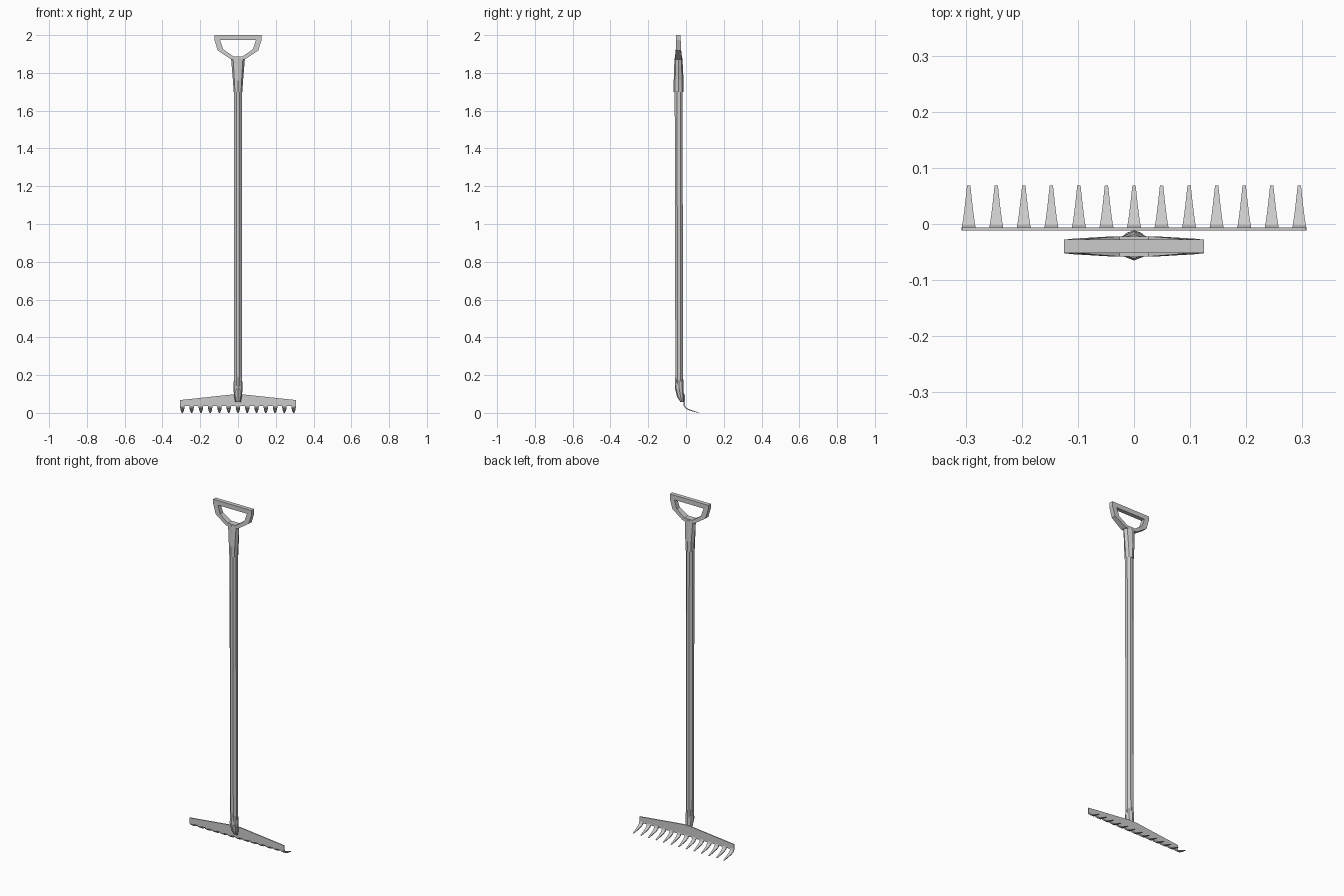
import bpy, bmesh, math

if "Cube" in bpy.data.objects:
    bpy.data.objects.remove(bpy.data.objects["Cube"])


def finish(name, bm):
    bmesh.ops.recalc_face_normals(bm, faces=bm.faces)
    me = bpy.data.meshes.new(name)
    bm.to_mesh(me)
    bm.free()
    ob = bpy.data.objects.new(name, me)
    bpy.context.collection.objects.link(ob)
    return ob


def loft(name, rings, bm=None):
    """Skin a list of equal-length point rings and cap both ends."""
    own = bm is None
    bm = bm or bmesh.new()
    loops = [[bm.verts.new(p) for p in r] for r in rings]
    n = len(loops[0])
    for a, b in zip(loops, loops[1:]):
        for i in range(n):
            j = (i + 1) % n
            bm.faces.new((a[i], a[j], b[j], b[i]))
    bm.faces.new(loops[0][::-1])
    bm.faces.new(loops[-1])
    if own:
        return finish(name, bm)


def ring(y, z, rx, ry, n=8, turn=0.5):
    k = 1 / math.cos(math.pi / n) if turn else 1
    return [(k * rx * math.cos(2 * math.pi * (i + turn) / n),
             y + k * ry * math.sin(2 * math.pi * (i + turn) / n), z) for i in range(n)]


# Long shaft, leaning back very slightly
loft("shaft", [ring(-0.036, 0.12, 0.021, 0.02), ring(-0.039, 1.75, 0.021, 0.021)])

# Bottom socket, bending forward into the rake head
loft("head_socket", [ring(-0.021, 0.058, 0.015, 0.009, turn=0),
                     ring(-0.029, 0.085, 0.02, 0.018, turn=0),
                     ring(-0.036, 0.13, 0.025, 0.023, turn=0),
                     ring(-0.036, 0.19, 0.021, 0.021, turn=0)])

# Flared collar below the grip
loft("grip_collar", [ring(-0.039, 1.70, 0.023, 0.026, turn=0),
                     ring(-0.039, 1.76, 0.027, 0.026, turn=0),
                     ring(-0.040, 1.88, 0.037, 0.021, turn=0)])

# D-shaped grip: outer and inner outlines as a closed frame (x, z, half depth)
half_out = [(0.125, 2.0, 0.012), (0.125, 1.975, 0.012), (0.107, 1.918, 0.014), (0.038, 1.872, 0.018)]
half_in = [(0.094, 1.973, 0.012), (0.094, 1.972, 0.012), (0.078, 1.925, 0.014), (0.026, 1.888, 0.018)]


def mirrored(half):
    return half + [(-x, z, d) for x, z, d in reversed(half)]


bm = bmesh.new()
cols = []
for o, i in zip(mirrored(half_out), mirrored(half_in)):
    cols.append([bm.verts.new((p[0], -0.040 + s * p[2], p[1]))
                 for p, s in ((o, -1), (o, 1), (i, 1), (i, -1))])
for a, b in zip(cols, cols[1:] + cols[:1]):
    for k in range(4):
        m = (k + 1) % 4
        bm.faces.new((a[k], a[m], b[m], b[k]))
finish("d_grip", bm)

# Rake head bar, tallest in the middle
outline = [(-0.306, 0.036), (0.306, 0.036), (0.306, 0.068), (0.025, 0.098), (-0.025, 0.098), (-0.306, 0.068)]
loft("rake_bar", [[(x, y, z) for x, z in outline] for y in (-0.012, -0.006)])

# Thirteen curved tapering tines: (y, z, half width, half thickness, normal y, normal z)
path = [(-0.009, 0.042, 0.0125, 0.003, 1, 0.1),
        (-0.004, 0.029, 0.0115, 0.003, 0.85, 0.5),
        (0.010, 0.019, 0.0095, 0.003, 0.5, 0.85),
        (0.035, 0.010, 0.0065, 0.0025, 0.3, 0.95),
        (0.068, 0.001, 0.003, 0.001, 0.2, 0.98)]
bm = bmesh.new()
for t in range(-6, 7):
    cx = t * 0.0491
    loft("", [[(cx + sx * w, y + s * h * ny, z + s * h * nz)
               for sx, s in ((-1, -1), (1, -1), (1, 1), (-1, 1))]
              for y, z, w, h, ny, nz in path], bm)
finish("tines", bm)
